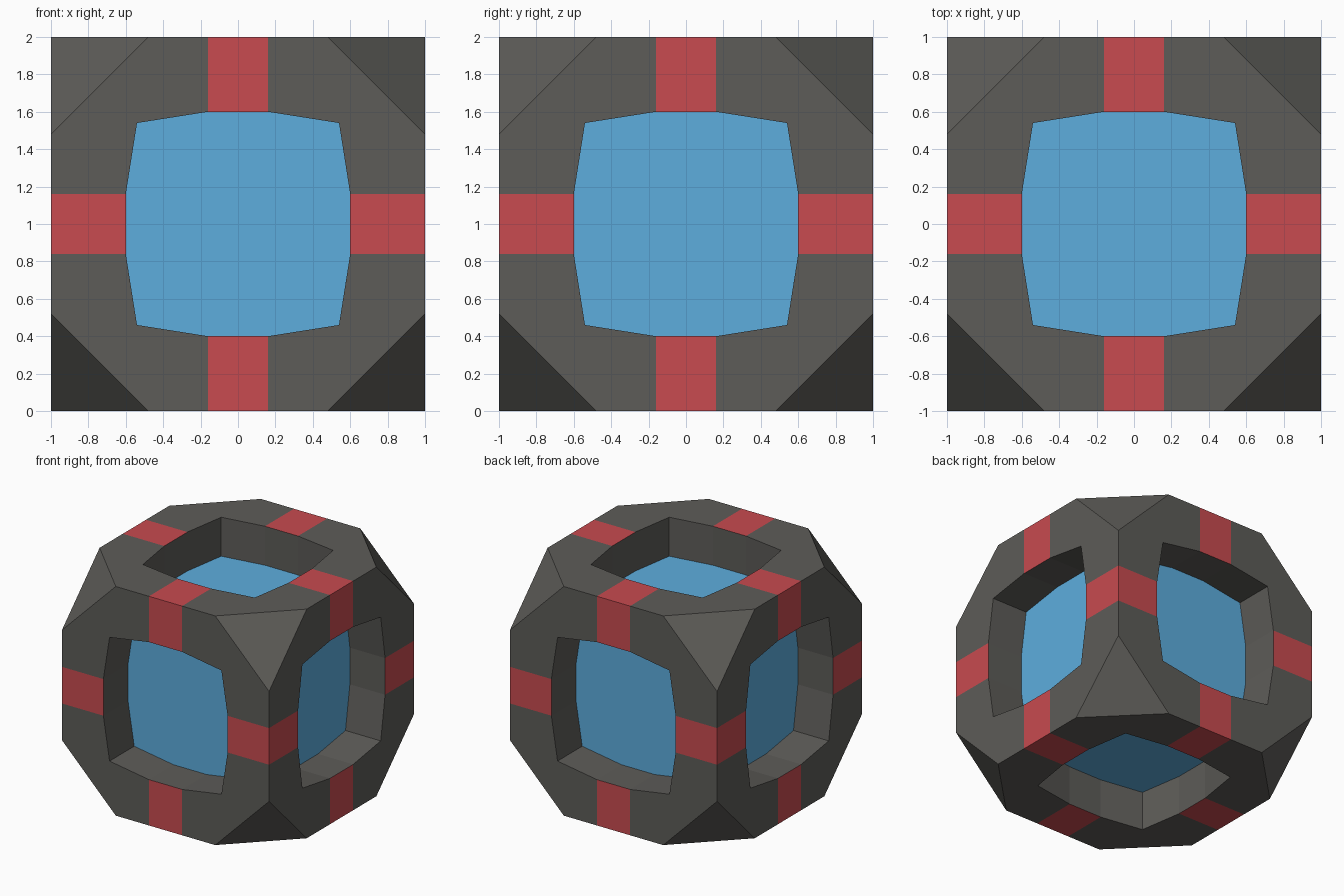
import bpy, bmesh
from math import radians
from mathutils import Matrix, Vector

if "Cube" in bpy.data.objects:
    bpy.data.objects.remove(bpy.data.objects["Cube"])

BAND, CUT, WIN, CORNER, DEPTH = 0.16, 0.48, 0.60, 0.54, 0.34


def material(name, color):
    m = bpy.data.materials.new(name)
    m.diffuse_color = (*color, 1)
    m.use_nodes = True
    m.node_tree.nodes["Principled BSDF"].inputs["Base Color"].default_value = m.diffuse_color
    return m


def rot(deg, axis):
    return Matrix.Rotation(radians(deg), 4, axis)


# Six cube sides as rotations of the top side
SIDES = [rot(0, 'X'), rot(180, 'X')] + [rot(90 * k, 'Z') @ rot(90, 'X') for k in range(4)]


def add_face(bm, side, pts):
    bm.faces.new([bm.verts.new(side @ Vector(p)) for p in pts])


def finish(bm, name, mat):
    bmesh.ops.remove_doubles(bm, verts=bm.verts[:], dist=1e-4)
    bmesh.ops.translate(bm, verts=bm.verts[:], vec=(0, 0, 1))
    me = bpy.data.meshes.new(name)
    bm.to_mesh(me)
    bm.free()
    me.materials.append(mat)
    bpy.context.collection.objects.link(bpy.data.objects.new(name, me))


shell, bands, panels = bmesh.new(), bmesh.new(), bmesh.new()

for side in SIDES:
    outline = []
    for k in range(4):
        q = rot(90 * k, 'Z')
        m = side @ q

        # Grey corner surround of the window
        add_face(shell, m, [(1, BAND, 1), (1, CUT, 1), (CORNER, CORNER, 1), (WIN, BAND, 1)])
        add_face(shell, m, [(1, CUT, 1), (CUT, 1, 1), (CORNER, CORNER, 1)])
        add_face(shell, m, [(CUT, 1, 1), (BAND, 1, 1), (BAND, WIN, 1), (CORNER, CORNER, 1)])

        # Red band from window to cube edge
        add_face(bands, m, [(WIN, -BAND, 1), (1, -BAND, 1), (1, BAND, 1), (WIN, BAND, 1)])

        outline += [q @ Vector(p) for p in
                    [(WIN, -BAND, 1), (WIN, BAND, 1), (CORNER, CORNER, 1)]]

    # Recess walls and sunken blue panel
    down = Vector((0, 0, -DEPTH))
    for a, b in zip(outline, outline[1:] + outline[:1]):
        add_face(shell, side, [a, b, b + down, a + down])
    add_face(panels, side, [p + down for p in outline])

# Cut-off cube corners, four on top and four below
for side in SIDES[:2]:
    for k in range(4):
        add_face(shell, side @ rot(90 * k, 'Z'), [(1, CUT, 1), (1, 1, CUT), (CUT, 1, 1)])

finish(shell, "cube_shell", material("dark_grey", (0.11, 0.107, 0.098)))
finish(bands, "edge_bands", material("red", (0.58, 0.07, 0.08)))
finish(panels, "recessed_panels", material("blue", (0.11, 0.42, 0.73)))
